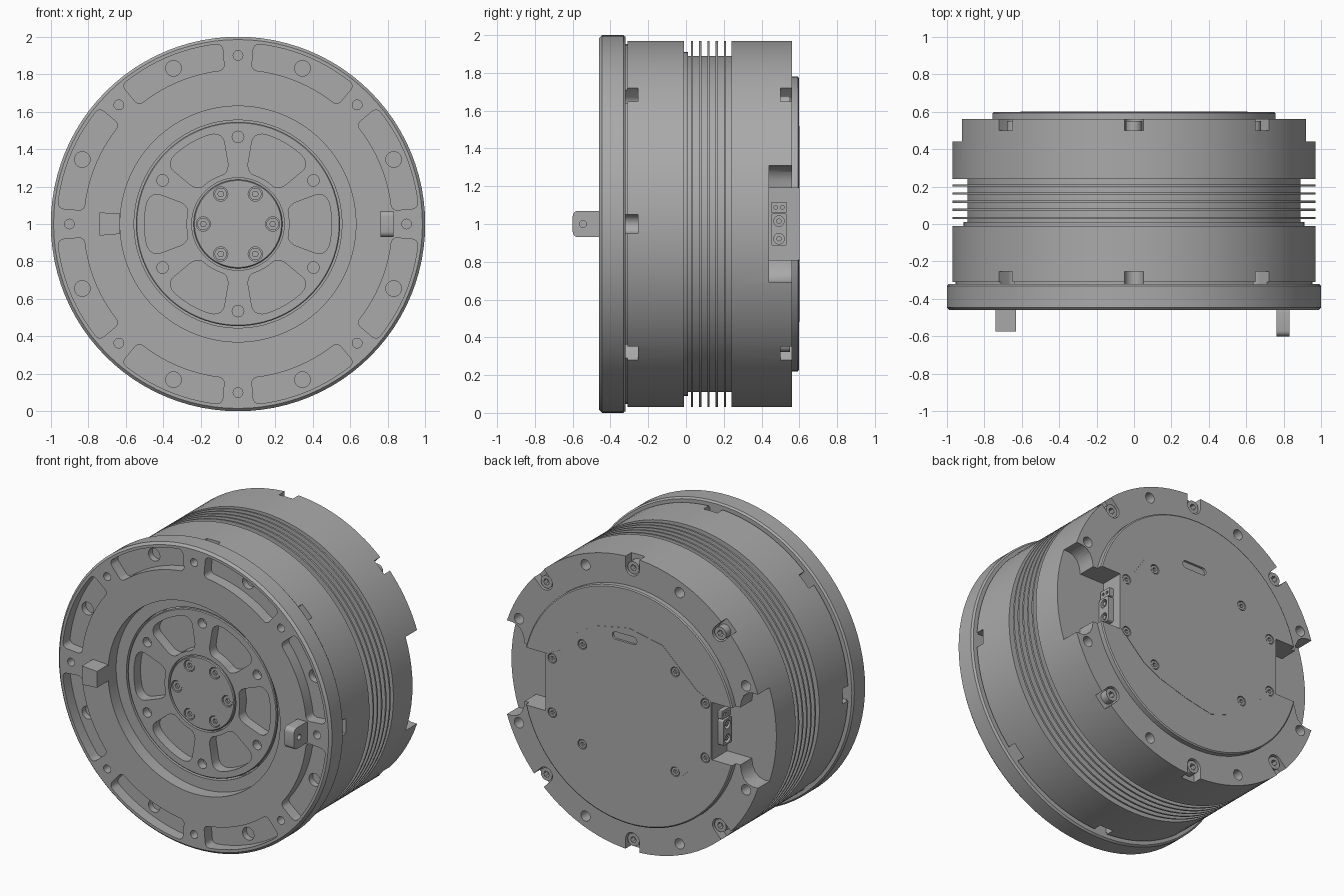
import bpy, bmesh
from math import sin, cos, pi, radians

default = bpy.data.objects.get("Cube")
if default:
    bpy.data.objects.remove(default)

grey = bpy.data.materials.new("machined_grey")
SHADE = (0.4, 0.4, 0.4, 1)
grey.diffuse_color = SHADE
grey.use_nodes = True
grey.node_tree.nodes["Principled BSDF"].inputs["Base Color"].default_value = SHADE
CZ = 1.0  # height of the drum's axis
SEG = 96


def finish(name, bm):
    bmesh.ops.recalc_face_normals(bm, faces=bm.faces)
    mesh = bpy.data.meshes.new(name)
    bm.to_mesh(mesh)
    bm.free()
    mesh.materials.append(grey)
    ob = bpy.data.objects.new(name, mesh)
    bpy.context.collection.objects.link(ob)
    return ob


def lathe(name, profile, ring=False):
    """Turn (radius, y) points about the drum axis; a ring closes on itself."""
    bm = bmesh.new()
    loops = [[bm.verts.new((r * cos(2 * pi * i / SEG), y, CZ + r * sin(2 * pi * i / SEG)))
              for i in range(SEG)] for r, y in profile]
    pairs = list(zip(loops, loops[1:]))
    if ring:
        pairs.append((loops[-1], loops[0]))
    else:
        bm.faces.new(loops[0])
        bm.faces.new(loops[-1])
    for a, b in pairs:
        for i in range(SEG):
            j = (i + 1) % SEG
            bm.faces.new((a[i], a[j], b[j], b[i]))
    return finish(name, bm)


def prism(name, outlines, start, end, axis="y"):
    """Extrude outlines along y (points are x, z) or along x (points are y, z)."""
    bm = bmesh.new()
    for pts in outlines:
        def ring(t):
            return [bm.verts.new((p, t, CZ + q) if axis == "y" else (t, p, CZ + q)) for p, q in pts]
        a, b = ring(start), ring(end)
        bm.faces.new(a)
        bm.faces.new(b)
        for i in range(len(a)):
            j = (i + 1) % len(a)
            bm.faces.new((a[i], a[j], b[j], b[i]))
    return finish(name, bm)


def cut(target, outlines, start, end, axis="y"):
    cutter = prism("cutter", outlines, start, end, axis)
    cutter.hide_render = True
    mod = target.modifiers.new("cut", "BOOLEAN")
    mod.operation, mod.solver, mod.object = "DIFFERENCE", "EXACT", cutter
    graph = bpy.context.evaluated_depsgraph_get()
    mesh = bpy.data.meshes.new_from_object(target.evaluated_get(graph))
    target.modifiers.clear()
    target.data = mesh
    bpy.data.objects.remove(cutter)


def polar(r, deg):
    return r * cos(radians(deg)), r * sin(radians(deg))


def circle(c, r, n=20):
    return [(c[0] + r * cos(2 * pi * i / n), c[1] + r * sin(2 * pi * i / n)) for i in range(n)]


def circles(radius, angles, r):
    return [circle(polar(radius, a), r) for a in angles]


def rounded(x0, x1, y0, y1, rx, ry=None, fill=0):
    """Rounded rectangle, with optional extra points along the y sides."""
    ry = ry or rx
    pts = []
    for cx, cy, turn in ((x1 - rx, y1 - ry, 0), (x0 + rx, y1 - ry, 90),
                         (x0 + rx, y0 + ry, 180), (x1 - rx, y0 + ry, 270)):
        for k in range(6):
            c, s = polar(1, turn + 18 * k)
            pts.append((cx + rx * c, cy + ry * s))
        if turn in (90, 270):
            lo, hi = y0 + ry, y1 - ry
            steps = [lo + (hi - lo) * k / (fill + 1) for k in range(1, fill + 1)]
            x = x0 if turn == 90 else x1
            pts += [(x, t) for t in (steps[::-1] if turn == 90 else steps)]
    return pts


def sector(r0, r1, angle, half, corner):
    ang = corner / ((r0 + r1) / 2) * 180 / pi
    return [polar(r, a + angle) for r, a in rounded(r0, r1, -half, half, corner, ang, 10)]


def u_notch(angle, half=0.05, inner=0.9):
    """U-shaped opening that runs out through the rim."""
    pts = [(1.1, -half), (1.1, half)]
    pts += [(inner + half * cos(radians(t)), half * sin(radians(t))) for t in range(90, 271, 15)]
    c, s = polar(1, angle)
    return [(x * c - y * s, x * s + y * c) for x, y in pts]


EIGHTHS = range(0, 360, 45)
BETWEEN = [a + 22.5 for a in EIGHTHS]
SIXTHS = range(0, 360, 60)

# Front flange with arc pockets and holes
front_flange = lathe("front_flange", [(0.555, -0.375), (0.63, -0.375), (0.63, -0.46), (0.985, -0.46),
                                      (1, -0.445), (1, -0.332), (0.99, -0.32), (0.555, -0.32)], True)
cut(front_flange, [sector(0.825, 0.967, a, 17.5, 0.03) for a in BETWEEN], -0.6, -0.385)
cut(front_flange, circles(0.9, BETWEEN, 0.042), -0.6, -0.345)
cut(front_flange, circles(0.9, EIGHTHS, 0.026), -0.6, -0.4)

# Output hub with six pockets, and its bolted centre cap
output_hub = lathe("output_hub", [(0.545, -0.25), (0.545, -0.37), (0.54, -0.375), (0.247, -0.375),
                                  (0.247, -0.35), (0.2, -0.35)])
cut(output_hub, [sector(0.275, 0.5, a, 20.5, 0.055) for a in SIXTHS], -0.5, -0.305)
cut(output_hub, circles(0.465, [a + 30 for a in SIXTHS], 0.031), -0.5, -0.32)
hub_cap = lathe("hub_cap", [(0.237, -0.3), (0.237, -0.372), (0.232, -0.378)])
cut(hub_cap, circles(0.185, SIXTHS, 0.038), -0.5, -0.355)

# Front housing with notches behind the flange
front_housing = lathe("front_housing", [(0.955, -0.322), (0.955, -0.31), (0.97, -0.31),
                                        (0.97, -0.01), (0.5, -0.01)])
cut(front_housing, [u_notch(a) for a in EIGHTHS], -0.5, -0.255)
hub_floor = [circle((0, 0), 0.56, 64)]
cut(front_housing, hub_floor, -0.5, -0.3)

# Cooling core and fins
lathe("cooling_core", [(0.91, -0.02), (0.91, 0.01), (0.89, 0.01), (0.89, 0.25)])
for i in range(5):
    y = 0.032 + 0.0435 * i
    lathe("cooling_fin", [(0.85, y - 0.006), (0.97, y - 0.006), (0.97, y + 0.006), (0.85, y + 0.006)], True)

# Rear housing with bolt notches, holes and stepped side openings
rear_housing = lathe("rear_housing", [(0.5, 0.24), (0.97, 0.24), (0.97, 0.56), (0.5, 0.56)])
bolt_angles = [a for a in EIGHTHS if a % 180]
cut(rear_housing, [u_notch(a) for a in bolt_angles], 0.5, 0.7)
cut(rear_housing, circles(0.9, BETWEEN, 0.034), 0.46, 0.7)
half_step = [(0.61, 0.19), (0.79, 0.19), (0.797, 0.235), (0.815, 0.275), (0.845, 0.3), (0.88, 0.31), (1.1, 0.31)]
opening = half_step + [(x, -z) for x, z in reversed(half_step)]
openings = [opening, [(-x, z) for x, z in opening]]
cut(rear_housing, openings, 0.44, 0.8)

# Back plate and cover
back_plate = lathe("back_plate", [(0.78, 0.55), (0.78, 0.592), (0.772, 0.598), (0.5, 0.598)])
cut(back_plate, openings, 0.4, 0.8)
upper = [(0.605, 0.19), (0.5, 0.24), (0.42, 0.36), (0.25, 0.47), (0, 0.52),
         (-0.25, 0.47), (-0.4, 0.33), (-0.5, 0.24), (-0.605, 0.19)]
lower = [(-0.605, -0.23), (-0.45, -0.3), (-0.28, -0.46), (-0.1, -0.52), (0.1, -0.48),
         (0.3, -0.42), (0.42, -0.36), (0.605, -0.23)]
lower = [(x, max(z, -0.185) if abs(x) > 0.6 else z) for x, z in lower]
back_cover = prism("back_cover", [upper + lower], 0.59, 0.6)
cover_bolts = [(x * s, z) for s in (1, -1) for x, z in ((0.56, 0.17), (0.34, 0.32), (0.56, -0.19), (0.34, -0.34))]
for part in (back_plate, back_cover):
    cut(part, [circle(c, 0.032) for c in cover_bolts], 0.58, 0.7)
    cut(part, [rounded(-0.06, 0.12, 0.42, 0.47, 0.024)], 0.585, 0.7)

# Socket-head screws, sharing one mesh
screw = prism("hub_screw", [circle((0, -CZ), 1, 24)], 0, 1)
cut(screw, [circle((0, -CZ), 0.5, 6)], -1, 0.6)


def place(name, c, y, r, depth, back):
    ob = bpy.data.objects.new(name, screw.data)
    ob.location = (c[0], y, CZ + c[1])
    ob.scale = (r, depth, r)
    ob.rotation_euler.z = pi if back else 0
    bpy.context.collection.objects.link(ob)


for a in SIXTHS:
    place("hub_screw", polar(0.185, a), -0.372, 0.033, 0.03, False)
for a in bolt_angles:
    place("rear_screw", polar(0.9, a), 0.55, 0.042, 0.06, True)
for c in cover_bolts:
    place("cover_screw", c, 0.597, 0.027, 0.03, True)

# Side connectors: a small plug above a two-pin socket
for s in (1, -1):
    plug = prism("signal_plug", [rounded(0.45, 0.535, 0.06, 0.115, 0.005)], s * 0.6, s * 0.64, "x")
    cut(plug, [circle((y, 0.088), 0.01, 8) for y in (0.475, 0.51)], s * 0.62, s * 0.7, "x")
    socket = prism("power_socket", [rounded(0.45, 0.535, -0.115, 0.055, 0.012)], s * 0.6, s * 0.65, "x")
    pins = ((0.492, 0.015), (0.492, -0.078))
    cut(socket, [circle(c, 0.028) for c in pins], s * 0.62, s * 0.7, "x")
    prism("power_pins", [circle(c, 0.014, 12) for c in pins], s * 0.61, s * 0.645, "x")

# Front tabs
left_tab = prism("left_tab", [rounded(-0.6, -0.44, -0.07, 0.07, 0.03)], 0.76, 0.83, "x")
cut(left_tab, [circle((-0.545, 0), 0.018)], 0.7, 0.9, "x")
cut(left_tab, [[(-0.459, -0.1), (-0.4, -0.1), (-0.4, 0.1), (-0.459, 0.1)]], 0.7, 0.9, "x")
prism("right_tab", [[(-0.74, -0.062), (-0.63, -0.053), (-0.63, 0.055), (-0.74, 0.062)]], -0.575, -0.45)

# Smooth curved walls, keep machined edges sharp
bpy.data.objects.remove(screw)
bpy.ops.object.select_all(action="DESELECT")
for ob in bpy.context.collection.objects:
    if ob.type == "MESH":
        ob.select_set(True)
        bpy.context.view_layer.objects.active = ob
bpy.ops.object.shade_smooth_by_angle(angle=radians(30))
